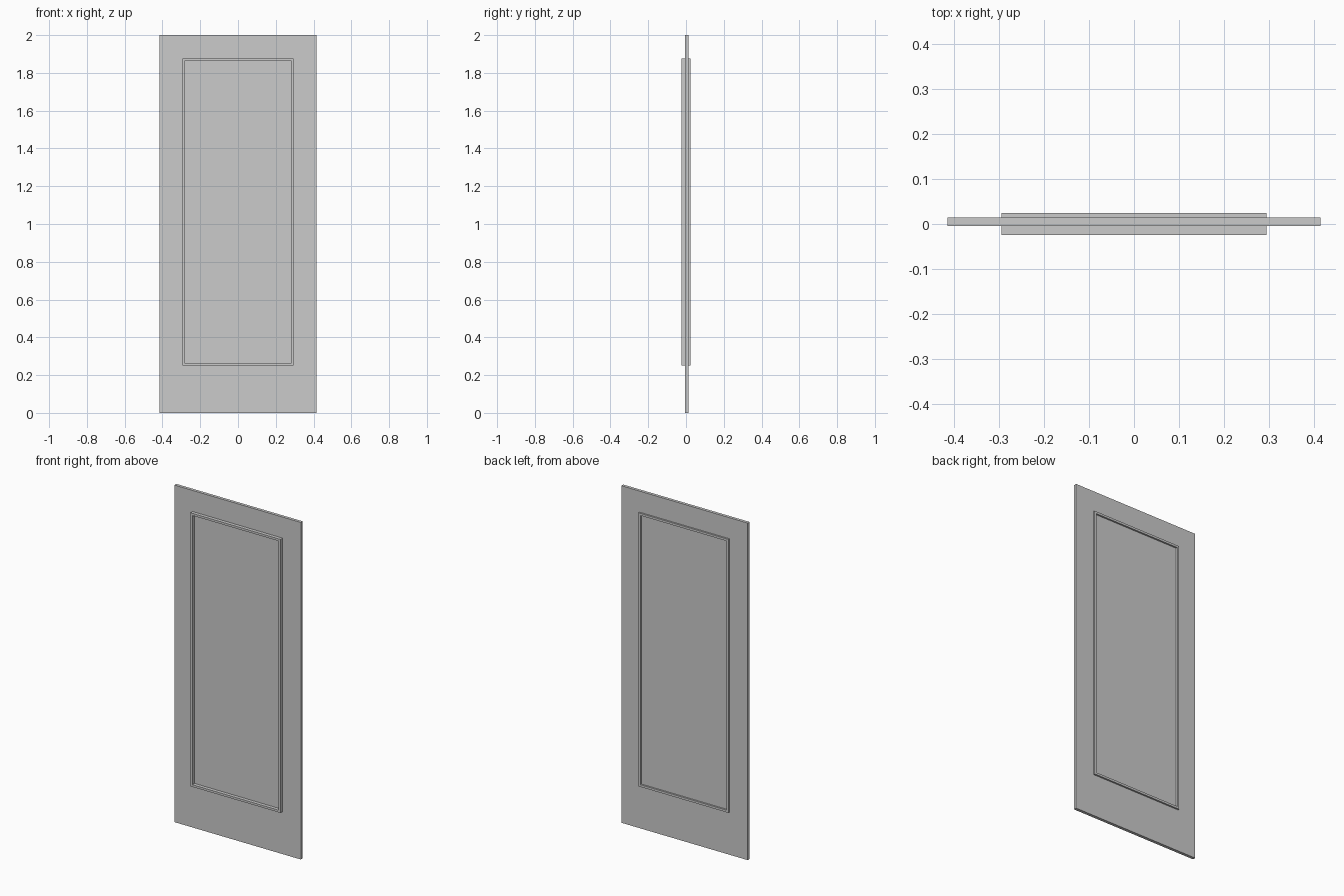
import bpy, bmesh

if "Cube" in bpy.data.objects:
    bpy.data.objects.remove(bpy.data.objects["Cube"])

SLAB_Y = (-0.004, 0.014)
TRIM_Y = (-0.024, 0.024)
OUTER = (0.295, 0.252, 1.875)   # half width, bottom, top
TRIM_W = 0.013


def add_box(bm, x, y, z):
    verts = bmesh.ops.create_cube(bm, size=1)["verts"]
    for v in verts:
        v.co = [r[0] if c < 0 else r[1] for c, r in zip(v.co, (x, y, z))]


def finish(name, bm):
    mesh = bpy.data.meshes.new(name)
    bm.to_mesh(mesh)
    bm.free()
    obj = bpy.data.objects.new(name, mesh)
    bpy.context.collection.objects.link(obj)
    return obj


# Door slab
bm = bmesh.new()
add_box(bm, (-0.415, 0.415), SLAB_Y, (0, 2))
finish("door_slab", bm)

# Raised rectangular trim on both faces: one mitred ring swept through the slab
hw, z0, z1 = OUTER
bm = bmesh.new()
rings = []
for inset, y in ((0, TRIM_Y[0]), (0, TRIM_Y[1]), (TRIM_W, TRIM_Y[1]), (TRIM_W, TRIM_Y[0])):
    w, lo, hi = hw - inset, z0 + inset, z1 - inset
    rings.append([bm.verts.new((x, y, z)) for x, z in ((-w, lo), (w, lo), (w, hi), (-w, hi))])
for a, b in zip(rings, rings[1:] + rings[:1]):
    for i in range(4):
        j = (i + 1) % 4
        bm.faces.new((a[i], a[j], b[j], b[i]))
bmesh.ops.recalc_face_normals(bm, faces=bm.faces)
finish("panel_trim", bm)
